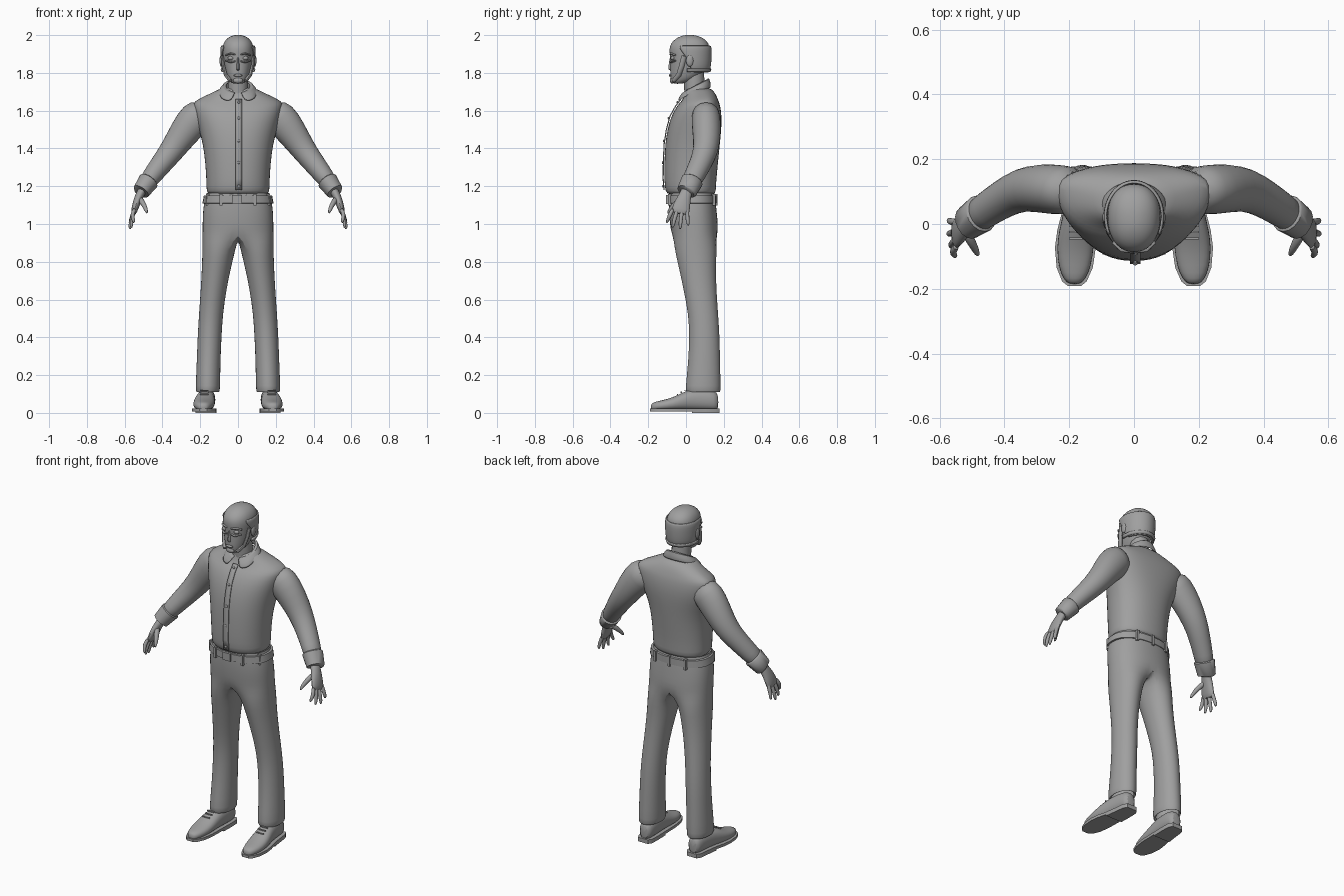
import bpy, bmesh, math
from mathutils import Vector

grey = bpy.data.materials.new("plain grey")
grey.diffuse_color = (0.35, 0.35, 0.35, 1)


def finish(name, bm, mirror=False, sub=0, thick=0, angle=50):
    bmesh.ops.recalc_face_normals(bm, faces=bm.faces)
    me = bpy.data.meshes.new(name)
    bm.to_mesh(me)
    bm.free()
    me.materials.append(grey)
    ob = bpy.data.objects.new(name, me)
    bpy.context.collection.objects.link(ob)
    if mirror:
        ob.modifiers.new("mirror", "MIRROR").use_clip = True
    if thick:
        m = ob.modifiers.new("thickness", "SOLIDIFY")
        m.thickness, m.offset = thick, 0
    if sub:
        m = ob.modifiers.new("smooth", "SUBSURF")
        m.levels = m.render_levels = sub
    bpy.ops.object.select_all(action="DESELECT")
    ob.select_set(True)
    bpy.context.view_layer.objects.active = ob
    bpy.ops.object.shade_smooth_by_angle(angle=math.radians(angle))
    return ob


def loft(name, rings, closed=True, caps=True, **kw):
    bm = bmesh.new()
    rows = [[bm.verts.new(p) for p in r] for r in rings]
    for a, b in zip(rows, rows[1:]):
        n = len(a)
        for i in range(n if closed else n - 1):
            j = (i + 1) % n
            bm.faces.new((a[i], a[j], b[j], b[i]))
    if caps and closed:
        bm.faces.new(rows[0])
        bm.faces.new(rows[-1])
    return finish(name, bm, **kw)


def power(v, n):
    return math.copysign(abs(v) ** (2 / n), v)


def d_ring(z, hw, yf, yb, ys, n=2.2, count=24, front_z=0):
    """Horizontal ring: half width, front, back, y of the widest point."""
    pts = []
    for i in range(count):
        t = 2 * math.pi * i / count
        s = power(math.sin(t), n)
        y = ys + s * ((yb - ys) if s > 0 else (ys - yf))
        pts.append((hw * power(math.cos(t), n), y, z + front_z * s))
    return pts


def tube(name, path, count=12, **kw):
    """Limb through (x, y, z, radius across, radius along y-ish)."""
    rings = []
    P = [Vector(p[:3]) for p in path]
    for i, p in enumerate(path):
        d = (P[min(i + 1, len(P) - 1)] - P[max(i - 1, 0)]).normalized()
        u = Vector((0, 1, 0)).cross(d).normalized()
        v = d.cross(u)
        rings.append([P[i] + u * p[3] * math.cos(t) + v * p[4] * math.sin(t)
                      for t in (2 * math.pi * k / count for k in range(count))])
    return loft(name, rings, **kw)


def ball(name, loc, size, mirror=False, seg=16):
    bm = bmesh.new()
    bmesh.ops.create_uvsphere(bm, u_segments=seg, v_segments=seg // 2, radius=1)
    for v in bm.verts:
        v.co = Vector([c * s + l for c, s, l in zip(v.co, size, loc)])
    return finish(name, bm, mirror)


def box(name, loc, size, mirror=False):
    bm = bmesh.new()
    bmesh.ops.create_cube(bm, size=1)
    for v in bm.verts:
        v.co = Vector([c * s + l for c, s, l in zip(v.co, size, loc)])
    return finish(name, bm, mirror, angle=30)


# Shirt body
loft("shirt", [d_ring(*r) for r in [
    (1.150, .160, -.095, .150, .04), (1.172, .168, -.110, .160, .04),
    (1.22, .168, -.116, .160, .04), (1.32, .174, -.116, .170, .04),
    (1.42, .186, -.112, .180, .05), (1.50, .208, -.100, .188, .08, 2.3),
    (1.57, .228, -.080, .190, .10, 2.4), (1.625, .241, -.050, .182, .105, 2.4),
    (1.648, .236, -.026, .174, .11, 2.3), (1.675, .185, -.012, .164, .105),
    (1.70, .125, -.006, .150, .085), (1.725, .085, .0, .125, .07)]], sub=1)

# Sleeves, cuffs
tube("sleeve", [(.17, .105, 1.60, .075, .07), (.222, .105, 1.567, .097, .080),
                (.285, .11, 1.485, .083, .078), (.345, .108, 1.395, .068, .069),
                (.40, .08, 1.325, .060, .061), (.455, .045, 1.255, .052, .056),
                (.495, .015, 1.20, .046, .053)], count=14, mirror=True, sub=1)
tube("cuff", [(.470, .034, 1.232, .049, .054), (.473, .032, 1.228, .055, .060),
              (.513, .004, 1.172, .046, .054), (.515, .002, 1.169, .038, .046)],
     count=16, mirror=True)

# Hands
tube("palm", [(.50, .01, 1.19, .026, .034), (.520, -.003, 1.155, .023, .032),
              (.536, -.018, 1.115, .022, .044), (.548, -.028, 1.075, .018, .050),
              (.554, -.032, 1.05, .012, .047)], mirror=True, sub=1)
for label, (y0, x1, y1, z1) in {"index": (-.066, .551, -.102, 1.005), "middle": (-.042, .563, -.072, .98),
                                "ring": (-.018, .571, -.032, .972), "little": (.006, .570, .012, .99)}.items():
    tube(label + "_finger", [(.546, y0, 1.085, .012, .012),
                             (.562, .5 * (y0 + y1) - .003, .5 * (1.085 + z1), .012, .012),
                             (x1 + .002, y1 * .85 + y0 * .15, z1 + .015, .010, .010),
                             (x1, y1, z1, .005, .005)], count=8, mirror=True, sub=1)
tube("thumb", [(.525, -.015, 1.14, .018, .018), (.502, -.055, 1.11, .015, .016),
               (.488, -.082, 1.08, .012, .012), (.481, -.098, 1.055, .006, .006)],
     count=8, mirror=True, sub=1)

# Trousers: open half rows for the hips, closed rows for the leg
N, M = 13, 5
bm = bmesh.new()
rows = []
for z, hw, yf, yb in [(1.165, .168, -.090, .150), (1.13, .178, -.092, .157), (1.07, .187, -.092, .163),
                      (1.00, .189, -.086, .170), (.945, .189, -.078, .170)]:
    row = []
    for i in range(N):
        t = math.pi * (i / (N - 1) - .5)
        row.append(bm.verts.new((hw * power(math.cos(t), 2.3) if 0 < i < N - 1 else 0,
                                 (yf + yb) / 2 + (yb - yf) / 2 * power(math.sin(t), 2.3), z)))
    rows.append(row)
for k in range(M):
    f = (k + 1) / (M + 1)
    rows[-1].append(bm.verts.new((0, .170 - .248 * f, .945 - .025 * math.sin(math.pi * f))))
for z, xi, xo, yf, yb in [(.87, .012, .190, -.064, .166), (.78, .034, .192, -.042, .160),
                          (.66, .060, .198, -.016, .162), (.52, .080, .208, .012, .172),
                          (.40, .087, .215, .016, .180), (.26, .093, .220, .010, .182),
                          (.125, .094, .226, -.006, .186), (.105, .098, .222, .0, .182),
                          (.12, .11, .21, .015, .17)]:
    angles = [-130 + 260 * i / (N - 1) for i in range(N)]
    angles += [130 + 100 * (k + 1) / (M + 1) for k in range(M)]
    rows.append([bm.verts.new(((xi + xo) / 2 + (xo - xi) / 2 * math.cos(math.radians(a)),
                               (yf + yb) / 2 + (yb - yf) / 2 * math.sin(math.radians(a)), z)) for a in angles])
for a, b in zip(rows, rows[1:]):
    n = min(len(a), len(b))
    for i in range(n if n > N else n - 1):
        j = (i + 1) % n
        bm.faces.new((a[i], a[j], b[j], b[i]))
finish("trousers", bm, mirror=True, sub=1)

# Belt, buckle and belt loops
loft("belt", [d_ring(z, hw, -.097 + e, .161 - e, .035, 2.3, 32) for z, hw, e in
              [(1.108, .176, .008), (1.110, .188, 0), (1.150, .181, 0), (1.152, .170, .008)]])
box("buckle", (-.005, -.099, 1.130), (.052, .012, .046))
box("belt_loop_front", (.09, -.085, 1.128), (.014, .018, .062), True)
box("belt_loop_side", (.160, -.025, 1.128), (.018, .014, .062), True)
box("belt_loop_back", (.10, .146, 1.128), (.014, .020, .062), True)
box("belt_loop_centre_back", (0, .160, 1.128), (.014, .012, .062))

# Shirt placket and buttons
line = [(1.18, -.115), (1.24, -.120), (1.32, -.119), (1.42, -.115), (1.50, -.103),
        (1.57, -.084), (1.625, -.054), (1.66, -.026)]
loft("placket", [[(-.012, y - .001, z), (.020, y - .001, z)] for z, y in line],
     closed=False, thick=.006)
for z, y in [(1.20, -.121), (1.325, -.123), (1.44, -.117), (1.56, -.092), (1.645, -.045)]:
    ball("button", (.004, y, z), (.008, .005, .008), seg=10)

# Collar: open folded strip around the neck
top, fold, low = [], [], []
for i in range(21):
    t = math.radians(-78 + 336 * i / 20)
    c, s = math.cos(t), math.sin(t)
    tip = max(0, -s - .55)
    top.append((.062 * c, .055 + .062 * s, 1.728 + .036 * s))
    fold.append((.078 * c, .050 + .074 * s, 1.735 + .040 * s))
    low.append((c * (.108 + .14 * tip), .045 + s * (.086 + .02 * tip), 1.692 + .028 * s - .045 * tip))
loft("collar", [top, fold, low], closed=False, thick=.009, sub=1)

# Neck and head
tube("neck", [(0, .05, 1.66, .055, .055), (0, .045, 1.72, .054, .055), (0, .04, 1.80, .052, .055)])
loft("head", [d_ring(*r) for r in [
    (1.742, .026, -.068, -.025, -.045), (1.752, .042, -.077, .02, -.03),
    (1.775, .058, -.083, .07, .0), (1.81, .070, -.085, .100, .02), (1.85, .078, -.084, .115, .025),
    (1.89, .082, -.085, .122, .025), (1.925, .084, -.090, .126, .025), (1.955, .079, -.082, .122, .025),
    (1.98, .063, -.058, .100, .025), (1.995, .038, -.028, .068, .022), (2.001, .012, .0, .035, .02)]], sub=1)

# Hair: band around the sides and back, with sideburns
def hair_row(z, grow, span):
    out = []
    for i in range(17):
        t = math.radians(90 - span + 2 * span * i / 16)
        s = math.sin(t)
        out.append(((.083 + grow) * math.cos(t), .025 + s * ((.100 if s > 0 else .112) + grow), z))
    return out
loft("hair_band", [hair_row(1.80, -.010, 80), hair_row(1.825, .002, 92), hair_row(1.87, .006, 96),
                   hair_row(1.92, .008, 118), hair_row(1.945, .004, 124)], closed=False, thick=.010, sub=1)
loft("strap", [hair_row(z, g, 100) for z, g in [(1.805, .0), (1.822, .006)]], closed=False, thick=.008)
tube("sideburn", [(.083, -.01, 1.89, .007, .014), (.078, -.022, 1.84, .008, .014),
                  (.066, -.038, 1.79, .009, .014), (.040, -.066, 1.758, .010, .012)],
     count=8, mirror=True)

# Face
ball("ear", (.088, .020, 1.865), (.010, .020, .032), True)
loft("nose", [[(-w, -.075, z), (0, y, z), (w, -.075, z)] for z, y, w in
              [(1.90, -.088, .008), (1.86, -.094, .012), (1.828, -.106, .018),
               (1.815, -.101, .017), (1.812, -.08, .012)]], sub=1)
ball("eye", (.038, -.070, 1.878), (.017, .012, .011), True)
for name, z, lift in (("brow", 1.897, .006), ("lower_lid", 1.862, -.006)):
    tube(name, [(.013, -.083, z, .004, .006), (.038, -.080, z + lift, .005, .007),
                (.064, -.056, z - lift * .5, .004, .006)], count=8, mirror=True)
ball("lips", (0, -.083, 1.787), (.024, .008, .007))
ball("chin", (0, -.074, 1.760), (.026, .012, .016))

# Shoes: sections along the foot
def shoe_ring(y, x, hw, zb, zt, n=14):
    return [(x + hw * math.cos(t), y, (zb + zt) / 2 + (zt - zb) / 2 * power(math.sin(t), 2.6))
            for t in (2 * math.pi * k / n for k in range(n))]
foot = [(-.186, .184, .016, .045), (-.172, .184, .034, .058), (-.13, .183, .052, .066),
        (-.07, .181, .059, .082), (-.02, .177, .056, .108), (.03, .170, .050, .128),
        (.10, .164, .046, .130), (.15, .162, .042, .120), (.172, .162, .028, .100)]
loft("shoe", [shoe_ring(y, x, hw, .012, zt) for y, x, hw, zt in foot], mirror=True, sub=1)
for name, z0, z1, part in (("sole", .008, .024, foot), ("heel", 0, .012, foot[5:])):
    ring = [(x + hw + .004, y * 1.03) for y, x, hw, zt in part]
    ring += [(x - hw - .004, y * 1.03) for y, x, hw, zt in reversed(part)]
    loft(name, [[(x, y, z) for x, y in ring] for z in (z0, z1)], mirror=True, angle=35)
for y, z in ((-.045, .098), (-.025, .109), (-.005, .118)):
    box("lace", (.178, y, z), (.045, .007, .006), True)
